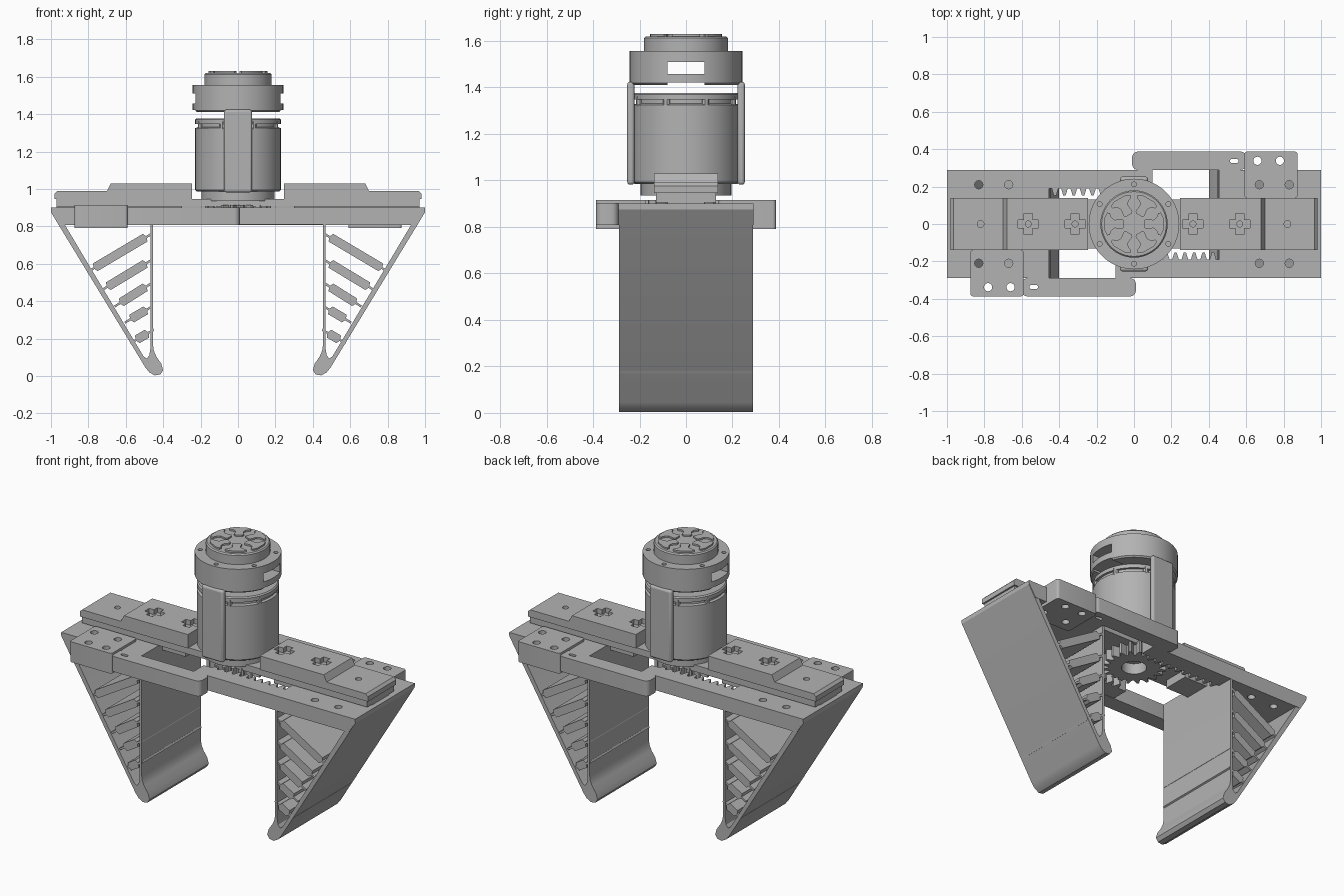
import bpy, bmesh, math
from mathutils import Vector

cube = bpy.data.objects.get("Cube")
if cube:
    bpy.data.objects.remove(cube, do_unlink=True)

# One flat grey for the whole mechanism
grey = bpy.data.materials.new("plain grey")
grey.use_nodes = True
GREY = (0.45, 0.45, 0.45, 1)
grey.diffuse_color = GREY
grey.node_tree.nodes["Principled BSDF"].inputs["Base Color"].default_value = GREY
parts = []


def finish(name, bm):
    bmesh.ops.recalc_face_normals(bm, faces=bm.faces[:])
    mesh = bpy.data.meshes.new(name)
    bm.to_mesh(mesh)
    bm.free()
    mesh.materials.append(grey)
    ob = bpy.data.objects.new(name, mesh)
    bpy.context.collection.objects.link(ob)
    parts.append(ob)
    return ob


def prism(name, pts, a, b, axis="z", corner=0):
    """Extrude a closed outline from a to b along z (xy outline) or y (xz outline)."""
    bm = bmesh.new()
    place = (lambda p, h: (p[0], p[1], h)) if axis == "z" else (lambda p, h: (p[0], h, p[1]))
    low = [bm.verts.new(place(p, a)) for p in pts]
    high = [bm.verts.new(place(p, b)) for p in pts]
    bm.faces.new(low)
    bm.faces.new(high)
    sides = []
    for i in range(len(pts)):
        j = (i + 1) % len(pts)
        bm.faces.new((low[i], low[j], high[j], high[i]))
        sides.append(bm.edges.get((low[i], high[i])))
    if corner:
        bmesh.ops.bevel(bm, geom=sides, offset=corner, segments=5, profile=0.5, affect="EDGES")
    return finish(name, bm)


def box(name, x0, x1, y0, y1, z0, z1, corner=0):
    return prism(name, [(x0, y0), (x1, y0), (x1, y1), (x0, y1)], z0, z1, corner=corner)


def polar(r, deg, cx=0, cy=0):
    t = math.radians(deg)
    return (cx + r * math.cos(t), cy + r * math.sin(t))


def cyl(name, r, z0, z1, x=0, y=0, n=24):
    return prism(name, [polar(r, 360 * i / n, x, y) for i in range(n)], z0, z1)


def lathe(name, profile, n=64):
    bm = bmesh.new()
    rings = [[bm.verts.new((*polar(r, 360 * i / n), z)) for i in range(n)] for r, z in profile]
    for lo, hi in zip(rings, rings[1:]):
        for i in range(n):
            j = (i + 1) % n
            bm.faces.new((lo[i], lo[j], hi[j], hi[i]))
    bm.faces.new(rings[0])
    bm.faces.new(rings[-1])
    return finish(name, bm)


def cut(ob, cutters):
    for c in cutters:
        mod = ob.modifiers.new("cut", "BOOLEAN")
        mod.operation, mod.solver, mod.object = "DIFFERENCE", "EXACT", c
    deps = bpy.context.evaluated_depsgraph_get()
    deps.update()
    mesh = bpy.data.meshes.new_from_object(ob.evaluated_get(deps))
    ob.modifiers.clear()
    ob.data = mesh
    for c in cutters:
        parts.remove(c)
        bpy.data.objects.remove(c, do_unlink=True)


def hole(x, y, r=0.022, z0=0.7, z1=1.2):
    return cyl("cutter", r, z0, z1, x, y, 20)


# ---- Finger: thin bent shell, flexing ribs and mounting plate (right-hand one) ----
prism("finger_shell", [
    (-1, 0.9), (-1, 0.875), (-0.495, 0.045), (-0.475, 0.02), (-0.445, 0.003), (-0.415, 0.008),
    (-0.4, 0.03), (-0.41, 0.065), (-0.437, 0.105), (-0.45, 0.135), (-0.455, 0.17), (-0.455, 0.85),
    (-0.468, 0.85), (-0.468, 0.15), (-0.474, 0.11), (-0.488, 0.093), (-0.505, 0.105),
    (-0.93, 0.815), (-0.93, 0.9)], -0.288, 0.288, "y")


def rib(p, q):
    p, q = Vector(p), Vector(q)
    d = (q - p).normalized()
    n = Vector((-d.y, d.x))
    thick, thin, reach = n * 0.024, n * 0.006, d * 0.035
    edge = [p - reach + thin, p + thin, p + d * 0.008 + thick,
            q - d * 0.008 + thick, q + thin, q + reach + thin]
    back = [q + reach - thin, q - thin, q - d * 0.008 - thick,
            p + d * 0.008 - thick, p - thin, p - reach - thin]
    prism("finger_rib", edge + back, -0.285, 0.285, "y")


for outer, inner in [((-0.77, 0.577), (-0.49, 0.743)), ((-0.7, 0.476), (-0.49, 0.603)),
                     ((-0.63, 0.39), (-0.49, 0.478)), ((-0.575, 0.303), (-0.487, 0.355)),
                     ((-0.545, 0.192), (-0.48, 0.23))]:
    rib(outer, inner)

plate = prism("finger_plate", [(-1, 0.9), (-1, 0.88), (-0.955, 0.808), (-0.455, 0.808), (-0.455, 0.9)],
              -0.29, 0.29, "y")
mounts = [(x, y) for x in (-0.83, -0.67) for y in (-0.21, 0.21)]
cut(plate, [hole(x, y) for x, y in mounts] + [box("cutter", -1.1, -0.4, -0.085, 0.085, 0.855, 1)])

# ---- Toothed rack arm on one side, guide block and guide arm on the other ----
rack = [(0.1, 0.19), (0.1, 0.29), (-0.46, 0.29), (-0.46, 0.19)]
for i in range(10):
    x = -0.44 + i * 0.05
    rack += [(x, 0.19), (x + 0.012, 0.152), (x + 0.024, 0.152), (x + 0.036, 0.19)]
prism("rack_arm", rack, 0.81, 0.9)

block = box("guide_block", -0.875, -0.59, -0.387, -0.14, 0.79, 0.915, 0.015)
cut(block, [hole(x, y) for x, y in mounts if y < 0] + [hole(-0.78, -0.338), hole(-0.66, -0.338)])
arm = box("guide_arm", -0.6, 0.01, -0.387, -0.29, 0.808, 0.902, 0.03)
cut(arm, [box("cutter", -0.558, -0.514, -0.347, -0.327, 0.7, 1, 0.008)])

# ---- Slide and stepped top cover ----
box("slide_bar", -0.97, -0.3, -0.08, 0.08, 0.856, 0.91)
cover = prism("top_cover", [(-0.98, 0.945), (-0.98, 0.975), (-0.965, 0.99), (-0.7, 0.99), (-0.68, 1.03),
                            (-0.245, 1.03), (-0.245, 0.945)], -0.138, 0.138, "y")


def plus(x, w=0.022, s=0.055):
    quad = [(s, -w), (s, w), (w, w)]
    pts = [(px, py) for px, py in quad]
    for _ in range(3):
        quad = [(-py, px) for px, py in quad]
        pts += quad
    return prism("cutter", [(x + px, py) for px, py in pts], 1.0, 1.1)


cut(cover, [plus(-0.565), plus(-0.315), hole(-0.315, 0, 0.016), hole(-0.82, 0, 0.018), hole(-0.565, 0, 0.016)])

# ---- Every part so far repeats half a turn around the vertical axis ----
for ob in list(parts):
    twin = ob.copy()
    ob.name, twin.name = "right_" + ob.name, "left_" + ob.name.split(".")[0]
    twin.rotation_euler.z = math.pi
    bpy.context.collection.objects.link(twin)

# ---- Base beam and pinion ----
beam = box("base_beam", -0.97, 0.97, -0.13, 0.13, 0.905, 0.946)
cut(beam, [hole(s * 0.315, 0, 0.016) for s in (-1, 1)] + [hole(s * 0.565, 0, 0.016) for s in (-1, 1)])

TEETH = 20
gear_pts = []
for i in range(TEETH):
    for r, f in ((0.14, 0), (0.178, 0.3), (0.178, 0.5), (0.14, 0.8)):
        gear_pts.append(polar(r, 360 * (i + f) / TEETH))
gear = prism("pinion_gear", gear_pts, 0.84, 0.915)
cut(gear, [hole(0, 0, 0.07)])

# ---- Motor ----
lathe("motor_body", [(0.13, 0.906), (0.13, 0.935), (0.195, 0.935), (0.195, 0.985), (0.22, 0.985),
                     (0.229, 0.994), (0.229, 1.325), (0.215, 1.33), (0.215, 1.347), (0.229, 1.347),
                     (0.229, 1.37), (0.222, 1.377)])
for i in range(8):
    tx, ty = polar(0.215, 22.5 + 45 * i)
    cyl("motor_tab", 0.016, 1.32, 1.36, tx, ty, 8)
for s in (-1, 1):
    y0, y1 = sorted((s * 0.222, s * 0.253))
    clip = box("motor_clip", -0.075, 0.075, y0, y1, 0.982, 1.424)
    bev = clip.modifiers.new("soft edges", "BEVEL")
    bev.width, bev.segments = 0.012, 3

# ---- Cap with a window, rim holes and petal relief ----
cap = lathe("motor_cap", [(0.234, 1.41), (0.242, 1.418), (0.242, 1.557), (0.18, 1.557)])
cut(cap, [box("cutter", -0.4, 0.4, -0.08, 0.08, 1.458, 1.51),
          box("cutter", -0.4, 0.4, -0.08, 0.08, 1.38, 1.422)]
    + [hole(*polar(0.212, 30 + 60 * k), 0.013, 1.53, 1.6) for k in range(6)])
lathe("cap_disc", [(0.18, 1.55), (0.18, 1.613), (0.173, 1.62)])
petal = [(0.058, 18), (0.07, 23), (0.085, 17), (0.105, 12), (0.125, 16), (0.142, 24), (0.156, 23), (0.16, 12)]
for k in range(6):
    pts = [polar(r, 60 * k + a) for r, a in petal]
    pts += [polar(r, 60 * k - a) for r, a in reversed(petal)]
    prism("cap_petal", pts, 1.61, 1.63)

# ---- Smooth curved walls, keep sharp edges ----
bpy.ops.object.select_all(action="DESELECT")
for ob in parts:
    ob.select_set(True)
bpy.context.view_layer.objects.active = parts[0]
bpy.ops.object.shade_smooth_by_angle(angle=math.radians(30))
